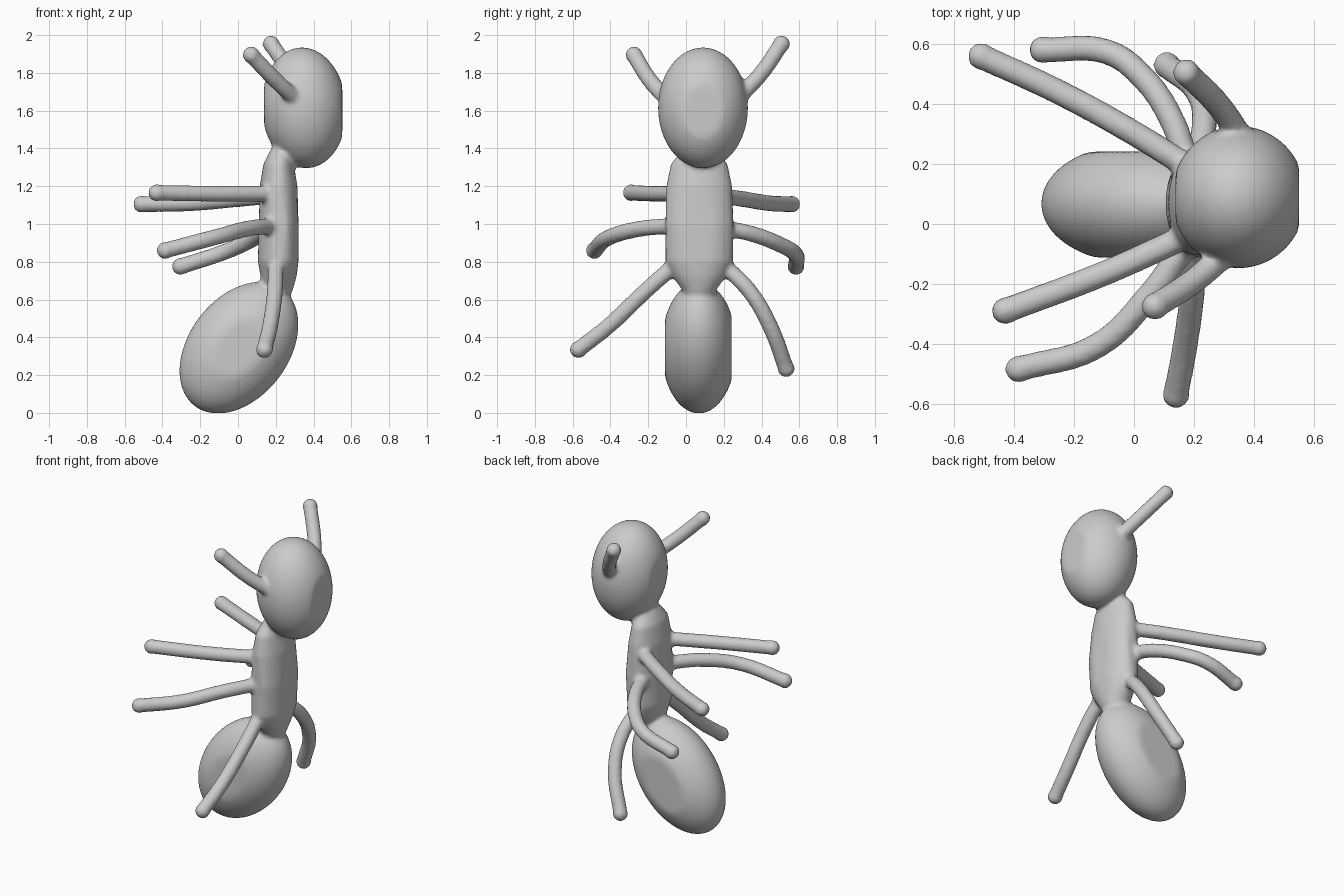
import bpy, bmesh, math
from mathutils import Matrix, Vector

if "Cube" in bpy.data.objects:
    bpy.data.objects.remove(bpy.data.objects["Cube"])

parts = []


def mesh_object(name, bm):
    mesh = bpy.data.meshes.new(name)
    bm.to_mesh(mesh)
    bm.free()
    ob = bpy.data.objects.new(name, mesh)
    bpy.context.collection.objects.link(ob)
    parts.append(ob)
    return ob


def ellipsoid(name, centre, radii, tilt=0.0, low=(-9, -9, -9), high=(9, 9, 9)):
    """Ellipsoid tilted about y, with its sides flattened to the given limits."""
    bm = bmesh.new()
    bmesh.ops.create_uvsphere(bm, u_segments=48, v_segments=32, radius=1)
    m = (Matrix.Translation(centre) @ Matrix.Rotation(tilt, 4, 'Y')
         @ Matrix.Diagonal((*radii, 1)))
    bmesh.ops.transform(bm, matrix=m, verts=bm.verts)
    for v in bm.verts:
        v.co = [min(max(c, a), b) for c, a, b in zip(v.co, low, high)]
    return mesh_object(name, bm)


def limb(name, points, r=0.043):
    """Round tube through the points with a ball at the tip."""
    cu = bpy.data.curves.new(name, 'CURVE')
    cu.dimensions = '3D'
    cu.bevel_depth = r
    cu.bevel_resolution = 5
    cu.use_fill_caps = True
    sp = cu.splines.new('BEZIER')
    sp.bezier_points.add(len(points) - 1)
    for bp, p in zip(sp.bezier_points, points):
        bp.co = p
        bp.handle_left_type = bp.handle_right_type = 'AUTO'
    ob = bpy.data.objects.new(name, cu)
    bpy.context.collection.objects.link(ob)
    parts.append(ob)
    ellipsoid(name + "_tip", points[-1], (r * 1.06,) * 3)


# head and abdomen
ellipsoid("head", (0.35, 0.09, 1.615), (0.225, 0.238, 0.32), math.radians(-4),
          low=(0.138, -9, -9), high=(0.552, 9, 9))
ellipsoid("abdomen", (0.005, 0.068, 0.345), (0.265, 0.2, 0.388), math.radians(37),
          low=(-9, -0.112, -0.002), high=(0.32, 0.242, 9))

# thorax: stacked oval rings (z, centre x, half depth x, half width y)
rings = [(1.43, 0.235, 0.035, 0.05), (1.38, 0.225, 0.06, 0.10), (1.32, 0.215, 0.08, 0.15),
         (1.2, 0.215, 0.10, 0.175), (1.0, 0.22, 0.11, 0.19), (0.8, 0.215, 0.11, 0.18),
         (0.72, 0.215, 0.095, 0.14), (0.65, 0.21, 0.08, 0.09), (0.56, 0.18, 0.07, 0.07)]
bm = bmesh.new()
N = 32
loops = []
for z, cx, rx, ry in rings:
    loops.append([bm.verts.new((min(cx + rx * math.cos(2 * math.pi * i / N), 0.32),
                                min(max(0.07 + ry * math.sin(2 * math.pi * i / N), -0.108), 0.25),
                                z)) for i in range(N)])
for a, b in zip(loops, loops[1:]):
    for i in range(N):
        j = (i + 1) % N
        bm.faces.new((a[i], b[i], b[j], a[j]))
bm.faces.new(loops[0])
bm.faces.new(loops[-1][::-1])
mesh_object("thorax", bm)

# antennae
limb("antenna_front", [(0.33, -0.08, 1.64), (0.20, -0.19, 1.76), (0.07, -0.275, 1.895)])
limb("antenna_back", [(0.37, 0.27, 1.66), (0.28, 0.40, 1.80), (0.175, 0.505, 1.953)])

# legs, from body to tip
limb("front_leg_near", [(0.20, -0.03, 1.16), (-0.10, -0.165, 1.16), (-0.43, -0.29, 1.165)])
limb("front_leg_far", [(0.20, 0.18, 1.15), (-0.02, 0.315, 1.13), (-0.25, 0.44, 1.11),
                       (-0.51, 0.56, 1.105)])
limb("middle_leg_near", [(0.18, -0.06, 0.99), (0.05, -0.24, 0.975), (-0.12, -0.405, 0.93),
                         (-0.385, -0.485, 0.86)])
limb("middle_leg_far", [(0.18, 0.18, 0.98), (0.13, 0.34, 0.95), (0.02, 0.50, 0.89),
                        (-0.09, 0.575, 0.845), (-0.305, 0.582, 0.775)])
limb("rear_leg_near", [(0.20, -0.04, 0.80), (0.195, -0.22, 0.64), (0.17, -0.41, 0.46),
                       (0.14, -0.57, 0.335)])
limb("rear_leg_far", [(0.20, 0.18, 0.80), (0.235, 0.34, 0.64), (0.21, 0.445, 0.46),
                      (0.11, 0.53, 0.235)])

# fuse everything into one soft skin
bpy.ops.object.select_all(action='DESELECT')
for ob in parts:
    ob.select_set(True)
body = parts[0]
bpy.context.view_layer.objects.active = body
bpy.ops.object.convert(target='MESH')
bpy.ops.object.join()
body = bpy.context.view_layer.objects.active
body.name = "ant_body"
rm = body.modifiers.new("fuse", 'REMESH')
rm.mode = 'VOXEL'
rm.voxel_size = 0.013
rm.use_smooth_shade = True
sm = body.modifiers.new("soften", 'SMOOTH')
sm.factor = 0.5
sm.iterations = 4
